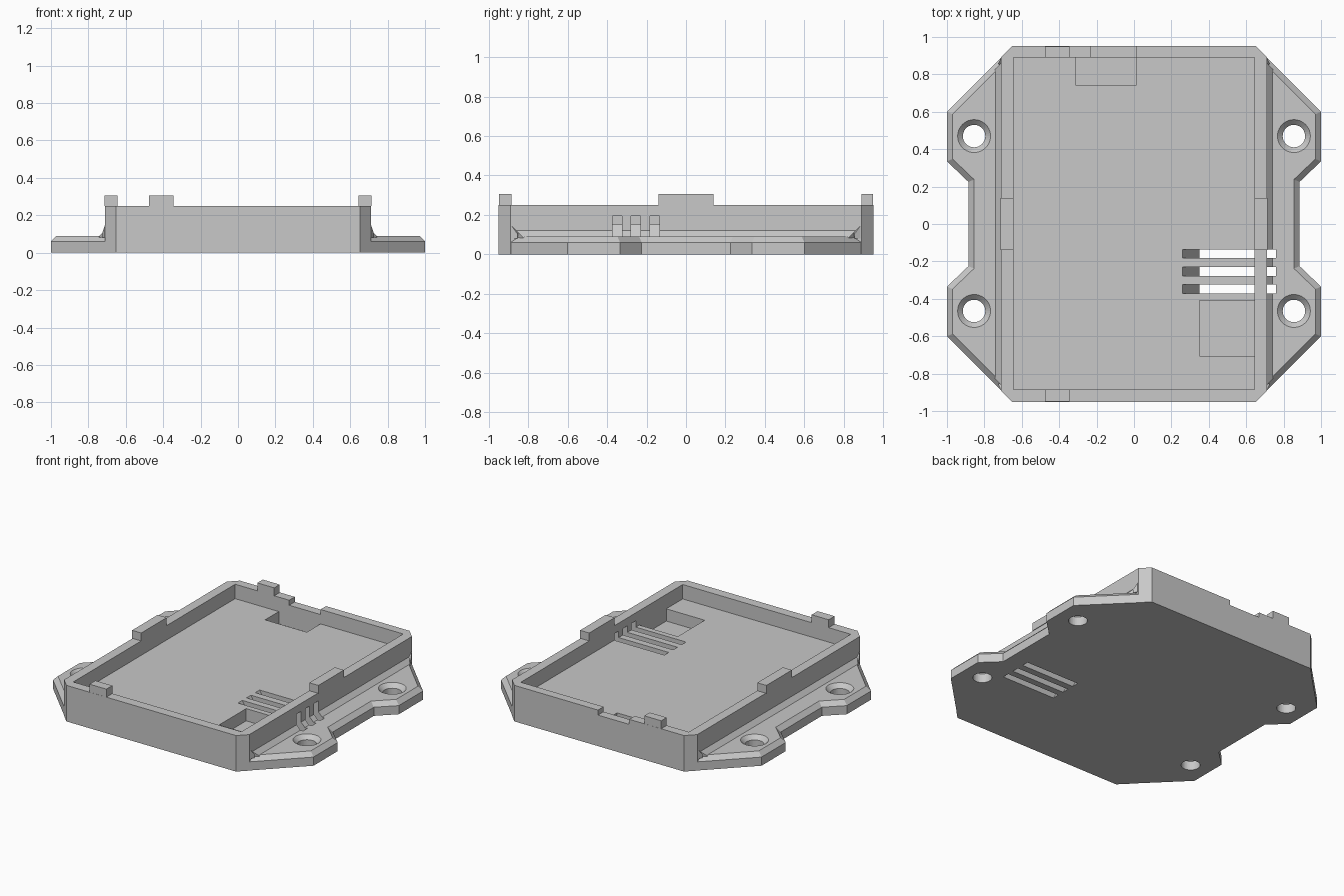
import bpy, bmesh
from mathutils import Matrix, Vector

cube = bpy.data.objects.get("Cube")
if cube:
    bpy.data.objects.remove(cube, do_unlink=True)

grey = bpy.data.materials.new("plain grey")
grey.use_nodes = True
grey.diffuse_color = (0.58, 0.58, 0.58, 1)
grey.node_tree.nodes["Principled BSDF"].inputs["Base Color"].default_value = (0.58, 0.58, 0.58, 1)


def finish(name, bm):
    bmesh.ops.recalc_face_normals(bm, faces=bm.faces)
    mesh = bpy.data.meshes.new(name)
    bm.to_mesh(mesh)
    bm.free()
    mesh.materials.append(grey)
    ob = bpy.data.objects.new(name, mesh)
    bpy.context.collection.objects.link(ob)
    return ob


def prism(name, points, direction, inset=0, rise=0):
    """Extrude a flat outline, with an optional chamfer round the far end."""
    bm = bmesh.new()
    face = bm.faces.new([bm.verts.new(p) for p in points])
    new = bmesh.ops.extrude_face_region(bm, geom=[face])["geom"]
    bmesh.ops.translate(bm, vec=direction, verts=[g for g in new if isinstance(g, bmesh.types.BMVert)])
    bmesh.ops.recalc_face_normals(bm, faces=bm.faces)
    if inset:
        top = [g for g in new if isinstance(g, bmesh.types.BMFace)]
        bmesh.ops.inset_region(bm, faces=top, thickness=inset, use_even_offset=True)
        bmesh.ops.translate(bm, vec=Vector(direction).normalized() * rise, verts=top[0].verts)
    return finish(name, bm)


def box(name, x0, x1, y0, y1, z0, z1):
    return prism(name, [(x0, y0, z0), (x1, y0, z0), (x1, y1, z0), (x0, y1, z0)], (0, 0, z1 - z0))


def hull(name, points):
    bm = bmesh.new()
    bmesh.ops.convex_hull(bm, input=[bm.verts.new(p) for p in points])
    return finish(name, bm)


def cone(name, x, y, z, r_low, r_high, depth):
    bm = bmesh.new()
    bmesh.ops.create_cone(bm, cap_ends=True, segments=40, radius1=r_low, radius2=r_high,
                          depth=depth, matrix=Matrix.Translation((x, y, z)))
    return finish(name, bm)


def combine(target, tool, operation):
    mod = target.modifiers.new("combine", 'BOOLEAN')
    mod.object, mod.operation, mod.solver = tool, operation, 'EXACT'
    bpy.context.view_layer.objects.active = target
    bpy.ops.object.modifier_apply(modifier=mod.name)
    bpy.data.objects.remove(tool, do_unlink=True)


def mirrored(quarter, z):
    """Full outline from the points of its +x +y quarter, listed front to side."""
    half = quarter + [(x, -y) for x, y in reversed(quarter)]
    return [(x, y, z) for x, y in half + [(-x, -y) for x, y in half]]


FLANGE, FLOOR, POCKET, RIM = 0.09, 0.15, 0.065, 0.25

# mounting plate with chamfered upper edge
case = prism("case", mirrored([(0.65, 0.95), (1, 0.6), (1, 0.335), (0.885, 0.225)], 0),
             (0, 0, 0.06), inset=0.03, rise=0.03)

# tray body with clipped corners
combine(case, prism("body", mirrored([(0.651, 0.951), (0.711, 0.891)], 0), (0, 0, RIM)), 'UNION')

# fillet between wall and flange, with a small flare at the corners
for s in (-1, 1):
    ends = [(0.69, 0.87, 0.08), (0.745, 0.825, 0.08), (0.74, 0.83, FLANGE), (0.711, 0.86, 0.12), (0.69, 0.86, 0.12)]
    combine(case, hull("fillet", [(s * x, t * y, z) for x, y, z in ends for t in (-1, 1)]), 'UNION')
    for t in (-1, 1):
        flare = [(0.69, 0.885, 0.08), (0.713, 0.886, 0.08), (0.713, 0.886, 0.145), (0.69, 0.885, 0.145),
                 (0.7, 0.85, 0.118), (0.727, 0.855, 0.08), (0.727, 0.855, 0.103)]
        combine(case, hull("flare", [(s * x, t * y, z) for x, y, z in flare]), 'UNION')

# cavity, floor pockets and rear rim notch
for limits in [(-0.645, 0.645, -0.885, 0.89, FLOOR, 0.4),
               (-0.31, 0.01, 0.74, 0.89, POCKET, 0.2),
               (0.35, 0.645, -0.705, -0.41, POCKET, 0.2),
               (-0.23, 0.01, 0.8, 1, 0.215, 0.4)]:
    combine(case, box("cutter", *limits), 'DIFFERENCE')

# vent slots through floor, wall and flange, with a sloped inner end
slot = [(0.254, 0.16), (0.356, -0.01), (0.76, -0.01), (0.76, 0.195), (0.6, 0.195), (0.6, 0.16)]
for y in (-0.372, -0.278, -0.183):
    combine(case, prism("cutter", [(x, y, z) for x, z in slot], (0, 0.048, 0)), 'DIFFERENCE')

# countersunk screw holes
for x in (-0.855, 0.855):
    for y in (-0.465, 0.47):
        combine(case, cone("cutter", x, y, 0.05, 0.06, 0.06, 0.2), 'DIFFERENCE')
        combine(case, cone("cutter", x, y, 0.08, 0.058, 0.098, 0.04), 'DIFFERENCE')

# locating tabs on the rim
tabs = {"front_tab": (-0.475, -0.345, -0.95, -0.885), "back_tab": (-0.475, -0.345, 0.89, 0.95),
        "right_tab": (-0.715, -0.645, -0.14, 0.14), "left_tab": (0.645, 0.715, -0.14, 0.14)}
for name, limits in tabs.items():
    box(name, *limits, RIM, 0.305)
